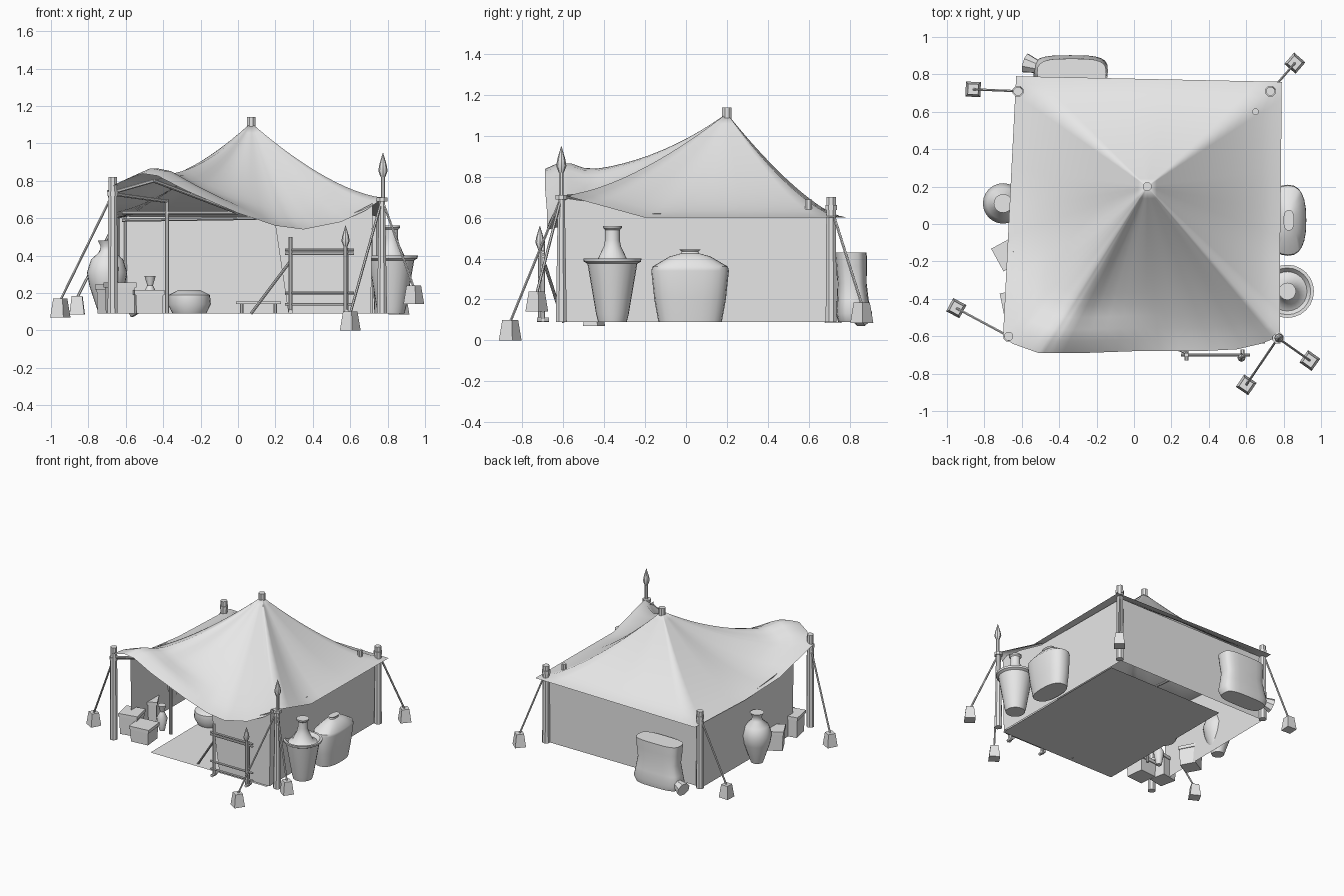
import bpy, bmesh, math
from mathutils import Vector

default = bpy.data.objects.get("Cube")
if default:
    bpy.data.objects.remove(default)

grey = bpy.data.materials.new("plain_grey")
grey.use_nodes = True
grey.diffuse_color = (0.8, 0.8, 0.8, 1)
grey.node_tree.nodes["Principled BSDF"].inputs["Base Color"].default_value = grey.diffuse_color
parts = []
GROUND = 0.09


def add_mesh(name, verts, faces):
    mesh = bpy.data.meshes.new(name)
    mesh.from_pydata([tuple(v) for v in verts], [], faces)
    mesh.materials.append(grey)
    obj = bpy.data.objects.new(name, mesh)
    bpy.context.collection.objects.link(obj)
    return obj


def skin_rings(name, rings):
    """Join equal rings of points into a capped tube."""
    n = len(rings[0])
    verts = [p for ring in rings for p in ring]
    faces = [(r * n + i, r * n + (i + 1) % n, (r + 1) * n + (i + 1) % n, (r + 1) * n + i)
             for r in range(len(rings) - 1) for i in range(n)]
    faces += [tuple(range(n)), tuple(range(len(verts) - n, len(verts)))]
    obj = add_mesh(name, verts, faces)
    bm = bmesh.new()
    bm.from_mesh(obj.data)
    bmesh.ops.recalc_face_normals(bm, faces=bm.faces)
    bm.to_mesh(obj.data)
    bm.free()
    parts.append(obj)
    return obj


def rod(name, start, end, radius, end_radius=None, sides=8):
    start, end = Vector(start), Vector(end)
    turn = (end - start).to_track_quat("Z", "Y")
    rings = []
    for centre, r in ((start, radius), (end, end_radius or radius)):
        angles = [math.tau * (i + 0.5) / sides for i in range(sides)]
        rings.append([centre + turn @ Vector((r * math.cos(a), r * math.sin(a), 0)) for a in angles])
    return skin_rings(name, rings)


def lathe(name, x, y, profile, squash=(1, 1), lean=(0, 0), sides=24, square=1):
    """Turn (radius, height) pairs round the vertical axis; a low square value gives boxier rings."""
    def bend(value):
        return math.copysign(abs(value) ** square, value)
    rings = []
    for r, z in profile:
        shift = z - profile[0][1]
        rings.append([(x + lean[0] * shift + r * squash[0] * bend(math.cos(math.tau * i / sides)),
                       y + lean[1] * shift + r * squash[1] * bend(math.sin(math.tau * i / sides)), z)
                      for i in range(sides)])
    return skin_rings(name, rings)


def box(name, x, y, z, wide, deep, high, taper=1.0):
    rings = [[(x + sx * wide * k / 2, y + sy * deep * k / 2, h)
              for sx, sy in ((-1, -1), (1, -1), (1, 1), (-1, 1))]
             for k, h in ((1, z), (taper, z + high))]
    return skin_rings(name, rings)


def panel(name, points):
    return add_mesh(name, points, [tuple(range(len(points)))])


# canopy: spokes sag from the peak to a wavy hem (x, y, z, sag power, swell)
PEAK = Vector((0.07, 0.2, 1.11))
hem = [(-0.7, -0.6, 0.74, 1.9, 0.02), (-0.65, -0.64, 0.77, 2, 0.04), (-0.51, -0.69, 0.82, 2.2, 0.05),
       (-0.43, -0.69, 0.81, 2.2, 0.045), (-0.28, -0.69, 0.73, 2, 0.05), (0, -0.68, 0.62, 1.5, 0.02),
       (0.2, -0.68, 0.56, 1.4, 0), (0.35, -0.68, 0.54, 1.35, 0), (0.55, -0.67, 0.58, 1.35, 0),
       (0.68, -0.64, 0.64, 1.4, 0), (0.78, -0.6, 0.71, 1.55, 0), (0.78, -0.2, 0.6, 1.45, 0),
       (0.785, 0.2, 0.6, 1.38, 0), (0.79, 0.76, 0.6, 1.5, 0), (0.08, 0.775, 0.6, 1.4, 0),
       (-0.63, 0.79, 0.6, 1.5, 0), (-0.66, 0.2, 0.6, 1.4, 0), (-0.68, -0.2, 0.63, 1.6, 0)]
spokes = []
for a, b in zip(hem, hem[1:] + hem[:1]):
    steps = 3 if abs(a[0] - b[0]) + abs(a[1] - b[1]) < 0.5 else 6
    for s in range(steps):
        spokes.append([u + (v - u) * s / steps for u, v in zip(a, b)])
verts, faces, levels, n = [PEAK], [], 14, len(spokes)
for k in range(1, levels + 1):
    t = k / levels
    for x, y, z, power, swell in spokes:
        height = z + (PEAK.z - z) * (1 - t) ** power + swell * math.exp(-((t - 0.9) / 0.1) ** 2)
        verts.append((PEAK.x + (x - PEAK.x) * t, PEAK.y + (y - PEAK.y) * t, height))
for i in range(n):
    j = (i + 1) % n
    faces.append((0, 1 + i, 1 + j))
    for k in range(levels - 1):
        inner, outer = 1 + k * n, 1 + (k + 1) * n
        faces.append((inner + i, outer + i, outer + j, inner + j))
canopy = add_mesh("canopy", verts, faces)
canopy.data.shade_smooth()

# cloth walls and floor mat
panel("left_wall", [(0.71, -0.62, GROUND), (0.71, 0.7, GROUND), (0.71, 0.7, 0.61),
                    (0.71, -0.2, 0.62), (0.72, -0.42, 0.67), (0.72, -0.62, 0.7)])
panel("right_wall", [(-0.64, -0.42, GROUND), (-0.65, -0.42, 0.67), (-0.64, 0.2, 0.6),
                     (-0.63, 0.7, 0.6), (-0.63, 0.7, GROUND)])
panel("back_wall", [(0.71, 0.7, GROUND), (-0.63, 0.7, GROUND), (-0.63, 0.7, 0.61), (0.71, 0.7, 0.61)])
panel("front_wall", [(0.27, -0.62, GROUND), (0.71, -0.62, GROUND), (0.72, -0.62, 0.68),
                     (0.55, -0.62, 0.59), (0.35, -0.62, 0.55), (0.2, -0.62, 0.56)])
panel("floor_mat", [(-0.32, -0.64, GROUND), (0.7, -0.64, GROUND), (0.7, 0.58, GROUND), (-0.32, 0.58, GROUND)])

# posts with a rope collar each
rod("peak_post", (PEAK.x, PEAK.y, 1.05), (PEAK.x, PEAK.y, 1.14), 0.025)
posts = {"front_right": (-0.67, -0.6, 0.82, 0.73), "back_right": (-0.62, 0.71, 0.7, 0.65),
         "back_left": (0.73, 0.71, 0.7, 0.65), "front_left": (0.77, -0.61, 0.71, 0.7)}
for name, (x, y, top, tie) in posts.items():
    rod(name + "_post", (x, y, GROUND), (x, y, top), 0.029, 0.018 if name == "front_left" else 0.025)
    rod(name + "_collar", (x, y, tie - 0.012), (x, y, tie + 0.012), 0.031)
rod("canopy_peg", (0.65, 0.6, 0.64), (0.65, 0.6, 0.69), 0.018)


def spear(name, x, y, low, neck, tip, width):
    rod(name + "_shaft", (x, y, low), (x, y, neck), width / 2)
    span = tip - neck
    lathe(name + "_head", x, y, [(width / 2, neck), (width, neck + span * 0.25),
                                 (width * 0.8, neck + span / 2), (0.001, tip)], sides=8)


spear("corner_spear", 0.775, -0.61, 0.6, 0.82, 0.95, 0.025)

# guy ropes down to tapered weights
for post, x, y, low in (("back_right", -0.86, 0.72, 0.085), ("front_right", -0.95, -0.45, 0.07),
                        ("front_left", 0.6, -0.86, 0), ("front_left", 0.94, -0.73, 0.14),
                        ("back_left", 0.86, 0.86, 0.085)):
    px, py, _, tie = posts[post]
    weight = box("rope_weight", 0, 0, 0, 0.08, 0.08, 0.1, 0.7)
    weight.location = (x, y, low)
    weight.rotation_euler.z = math.atan2(y - py, x - px)
    rod("guy_rope", (px, py, tie), (x, y, low + 0.09), 0.007, sides=6)

# vessels outside
lathe("amphora", 0.82, -0.36, [(0.07, GROUND), (0.08, 0.13), (0.122, 0.375), (0.14, 0.385), (0.142, 0.4),
                               (0.125, 0.4), (0.105, 0.375), (0.075, 0.39), (0.042, 0.46), (0.036, 0.49),
                               (0.036, 0.54), (0.046, 0.55), (0.046, 0.56)])
lathe("wide_jar", 0.81, 0.02, [(0.155, GROUND), (0.175, 0.2), (0.19, 0.34), (0.185, 0.36), (0.1, 0.41),
                               (0.045, 0.425), (0.04, 0.435), (0.055, 0.445)],
      squash=(0.52, 1), lean=(0.05, 0), square=0.8)
lathe("round_jug", -0.7, 0.11, [(0.045, GROUND), (0.055, 0.12), (0.095, 0.24), (0.108, 0.31), (0.085, 0.38),
                                (0.04, 0.42), (0.035, 0.45), (0.05, 0.48)])

# slumped sack against the back, with its tied tail
lathe("sack", -0.34, 0.82, [(0.18, GROUND), (0.2, 0.13), (0.185, 0.2), (0.17, 0.28), (0.18, 0.36),
                            (0.185, 0.43)], squash=(1, 0.42), lean=(0.02, -0.04), square=0.6)
rod("sack_tail", (-0.48, 0.83, 0.15), (-0.58, 0.86, 0.12), 0.025, 0.055)


# storage boxes with lids
def crate(x, y, size, high, turn):
    for obj in (box("crate", 0, 0, 0, size, size, high, 1.06),
                box("crate_lid", 0, 0, high - 0.02, size * 1.15, size * 1.15, 0.025)):
        obj.location = (x, y, GROUND)
        obj.rotation_euler.z = turn


crate(-0.48, -0.49, 0.14, 0.12, 0.1)
crate(-0.63, -0.43, 0.13, 0.16, 0.2)
crate(-0.67, -0.16, 0.12, 0.15, 0.5)
lathe("small_vase", -0.47, -0.28, [(0.02, GROUND), (0.04, 0.19), (0.015, 0.24), (0.03, 0.29)], sides=12)

# rack of lashed poles in front
for x, top in ((0.28, 0.5), (0.58, 0.44)):
    rod("rack_post", (x, -0.7, GROUND), (x, -0.7, top), 0.012)
    rod("rack_foot", (x, -0.73, 0.1), (x, -0.67, 0.1), 0.012)
for z in (0.14, 0.2, 0.41, 0.43):
    rod("rack_rail", (0.25, -0.7, z), (0.62, -0.7, z), 0.008)
rod("rack_brace", (0.28, -0.69, 0.37), (0.07, -0.6, GROUND), 0.008)
spear("rack_spear", 0.575, -0.715, GROUND, 0.45, 0.56, 0.022)

# furnishings inside: low table and cushion
box("table_top", 0.11, -0.1, 0.14, 0.24, 0.16, 0.014)
for x in (0.02, 0.2):
    for y in (-0.16, -0.04):
        rod("table_leg", (x, y, GROUND), (x, y, 0.145), 0.01)
lathe("cushion", -0.26, 0.02, [(0.09, GROUND), (0.115, 0.14), (0.11, 0.19), (0.06, 0.215)])

# inner frame under the canopy
rod("inner_pole", (-0.38, -0.3, GROUND), (-0.38, -0.3, 0.7), 0.012)
for start, end in (((-0.67, -0.6, 0.73), (-0.38, -0.3, 0.69)), ((-0.62, -0.3, 0.63), (0, -0.3, 0.63)),
                   ((-0.66, -0.6, 0.74), (-0.45, -0.62, 0.8)), ((-0.45, -0.62, 0.8), (0, -0.3, 0.63)),
                   ((-0.38, -0.3, 0.69), (-0.38, 0.69, 0.6)), ((-0.62, 0.2, 0.59), (0.1, 0.2, 0.6))):
    rod("rafter", start, end, 0.01)

# soft shading with crisp edges on the solid parts
bpy.ops.object.select_all(action="DESELECT")
for obj in parts:
    obj.select_set(True)
bpy.context.view_layer.objects.active = parts[0]
bpy.ops.object.shade_smooth_by_angle(angle=math.radians(40))
